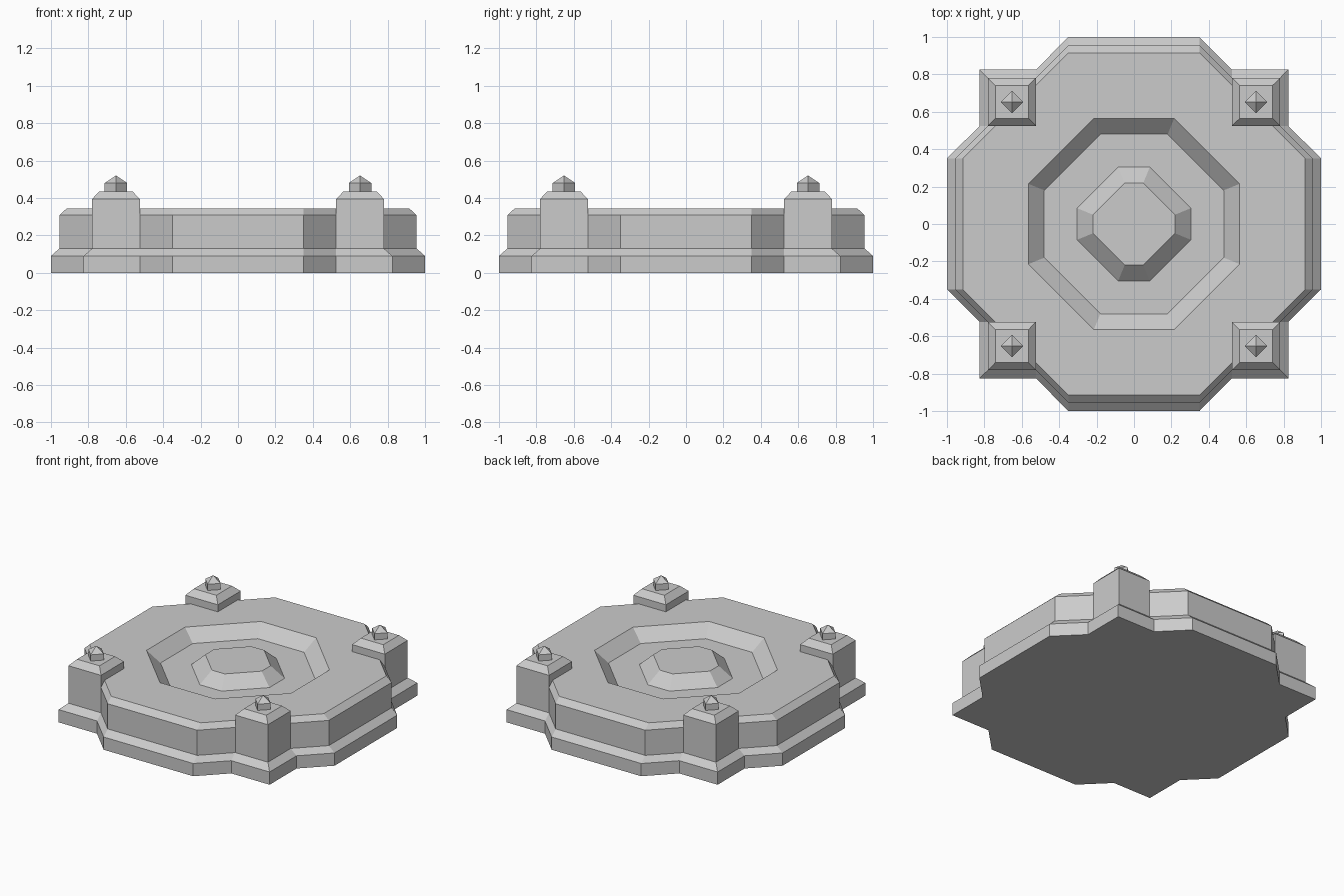
import bpy, bmesh

if "Cube" in bpy.data.objects:
    bpy.data.objects.remove(bpy.data.objects["Cube"])


def loft(name, rings, bottom=False, top=True):
    """Join stacked rings, each a (2D outline, z) pair running counter-clockwise."""
    bm = bmesh.new()
    loops = [[bm.verts.new((x, y, z)) for x, y in pts] for pts, z in rings]
    for a, b in zip(loops, loops[1:]):
        n = len(a)
        for i in range(n):
            j = (i + 1) % n
            bm.faces.new((a[i], a[j], b[j], b[i]))
    if bottom:
        bm.faces.new(loops[0][::-1])
    if top:
        bm.faces.new(loops[-1])
    mesh = bpy.data.meshes.new(name)
    bm.to_mesh(mesh)
    bm.free()
    ob = bpy.data.objects.new(name, mesh)
    bpy.context.collection.objects.link(ob)
    return ob


def four_fold(quarter):
    """Repeat a quarter outline by 90 degree turns."""
    pts = []
    for _ in range(4):
        pts += quarter
        quarter = [(-y, x) for x, y in quarter]
    return pts


def octagon(half, side):
    return four_fold([(half, side), (side, half)])


def square(cx, cy, h):
    return [(cx - h, cy - h), (cx + h, cy - h), (cx + h, cy + h), (cx - h, cy + h)]


def diamond(cx, cy, r):
    return [(cx + r, cy), (cx, cy + r), (cx - r, cy), (cx, cy - r)]


def plinth(d):
    # octagon with square corner projections, pulled in by d
    c = 0.825 - d
    return four_fold([(1 - d, 0.35), (c, 0.525), (c, c), (0.525, c), (0.35, 1 - d)])


# stepped base
loft("base_plinth", [(plinth(0), 0), (plinth(0), 0.09), (plinth(0.045), 0.13)],
     bottom=True, top=False)

# platform body with chamfered rim, sunken ring and central dais
loft("platform", [
    (octagon(0.955, 0.35), 0.13), (octagon(0.955, 0.35), 0.308),
    (octagon(0.915, 0.35), 0.345), (octagon(0.565, 0.215), 0.345),
    (octagon(0.48, 0.18), 0.265), (octagon(0.305, 0.085), 0.265),
    (octagon(0.22, 0.05), 0.345)])

# corner posts with finials
P = 0.6525
for sx, sy, tag in ((1, -1, "front_right"), (-1, -1, "front_left"),
                    (1, 1, "back_right"), (-1, 1, "back_left")):
    x, y = sx * P, sy * P
    loft("post_" + tag, [(square(x, y, 0.1275), 0.13), (square(x, y, 0.1275), 0.395),
                         (square(x, y, 0.0875), 0.436)])
    finial = loft("finial_" + tag, [(diamond(x, y, 0.06), 0.436), (diamond(x, y, 0.06), 0.48),
                                    (diamond(x, y, 0.0005), 0.52)])
